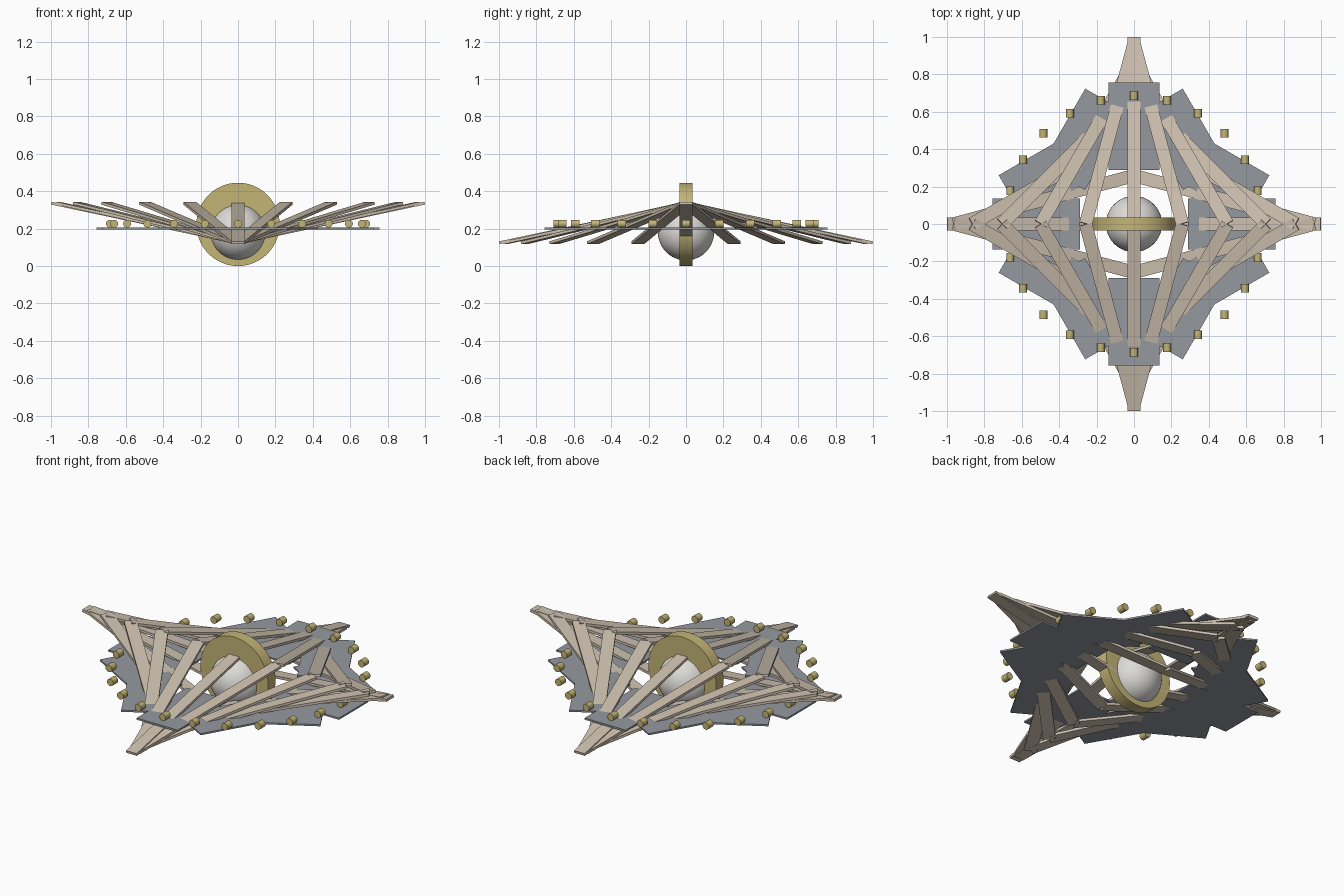
import bpy
from math import sin, cos, radians, pi

if "Cube" in bpy.data.objects:
    bpy.data.objects.remove(bpy.data.objects["Cube"])


def material(name, rgb):
    m = bpy.data.materials.new(name)
    m.diffuse_color = (*rgb, 1)
    m.use_nodes = True
    m.node_tree.nodes["Principled BSDF"].inputs["Base Color"].default_value = m.diffuse_color
    return m


TAN = material("tan", (0.60, 0.52, 0.42))
SLATE = material("slate", (0.30, 0.32, 0.35))
GOLD = material("gold", (0.55, 0.46, 0.18))
PALE = material("pale", (0.72, 0.71, 0.68))


def finish(name, mat, smooth=False):
    ob = bpy.context.object
    ob.name = name
    ob.data.materials.append(mat)
    if smooth:
        bpy.ops.object.shade_smooth_by_angle(angle=radians(35))
    return ob


def box(name, mat, size, loc, rot):
    bpy.ops.mesh.primitive_cube_add(size=1, location=loc, rotation=rot)
    bpy.context.object.scale = size
    bpy.ops.object.transform_apply(location=False, rotation=False, scale=True)
    return finish(name, mat)


def cylinder_y(name, mat, radius, depth, loc, sides):
    bpy.ops.mesh.primitive_cylinder_add(vertices=sides, radius=radius, depth=depth,
                                        location=loc, rotation=(pi / 2, 0, 0))
    return finish(name, mat, True)


# Tilted slats: each turns against its position angle, giving the four-pointed star
TILT = radians(12)
for i in range(24):
    a = radians(15 * i)
    box(f"slat_{i:02d}", TAN, (1.019, 0.07, 0.015),
        (0.5 * cos(a), 0.5 * sin(a), 0.23), (0, -TILT, -a))

# Flat deck panels, counter-rotated the same way
for i in range(12):
    a = radians(30 * i)
    box(f"deck_panel_{i:02d}", SLATE, (0.47, 0.27, 0.01),
        (0.5225 * cos(a), 0.5225 * sin(a), 0.2), (0, 0, -a))

# Circle of small pegs, all lying along y
for i in range(24):
    a = radians(15 * i)
    cylinder_y(f"peg_{i:02d}", GOLD, 0.021, 0.045,
               (0.685 * cos(a), 0.685 * sin(a), 0.226), 16)

# Upright central disc with a sphere set into it
cylinder_y("central_disc", GOLD, 0.2225, 0.07, (0, 0, 0.2225), 64)
bpy.ops.mesh.primitive_uv_sphere_add(segments=48, ring_count=24, radius=0.15,
                                     location=(0, 0, 0.18))
finish("core_sphere", PALE, True)
